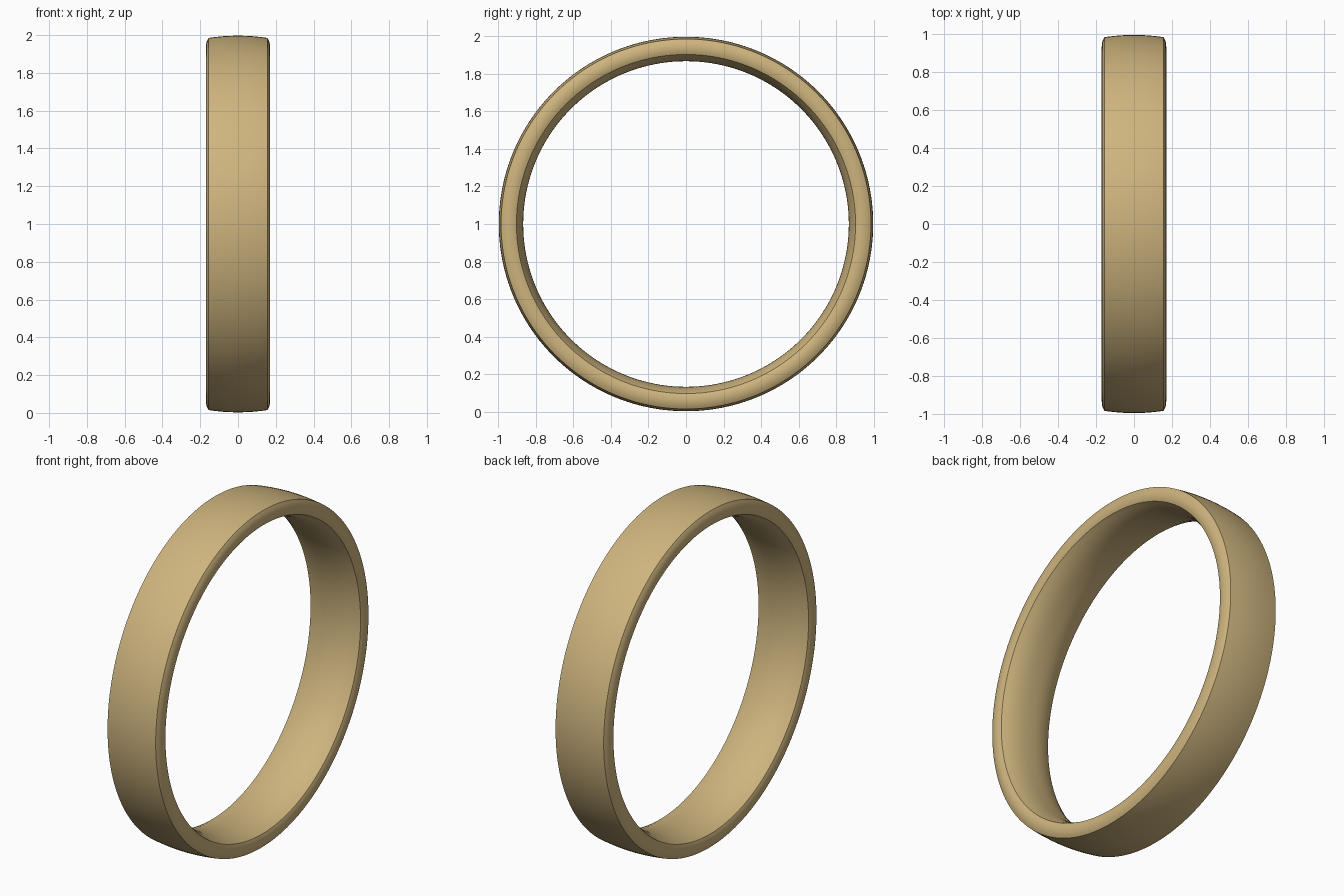
import bpy, bmesh, math

if "Cube" in bpy.data.objects:
    bpy.data.objects.remove(bpy.data.objects["Cube"])

SEGMENTS = 160
RADIUS = 0.997
CENTRE_Z = 1.0


def arc(x0, x1, n, f):
    """Sample f along a parameter from x0 to x1."""
    return [f(x0 + (x1 - x0) * i / n) for i in range(n + 1)]


# Cross-section as (x, radius): crowned outside, bulged sides, comfort-fit inside
OUT_X, OUT_R = 0.156, 0.985
IN_X, IN_R, IN_MIN = 0.162, 0.903, 0.867


def side(t):
    x = OUT_X + (IN_X - OUT_X) * t + 0.011 * 4 * t * (1 - t)
    return (x, OUT_R + (IN_R - OUT_R) * t)


outer = arc(-OUT_X, OUT_X, 12, lambda x: (x, RADIUS - (RADIUS - OUT_R) * (x / OUT_X) ** 2))
right_side = arc(0, 1, 8, side)
inner = arc(IN_X, -IN_X, 14, lambda x: (x, IN_MIN + (IN_R - IN_MIN) * abs(x / IN_X) ** 2.5))
left_side = [(-x, r) for x, r in reversed(right_side)]
profile = outer[:-1] + right_side[:-1] + inner[:-1] + left_side[:-1]

# Revolve the cross-section around the x axis
bm = bmesh.new()
rings = []
for s in range(SEGMENTS):
    a = 2 * math.pi * s / SEGMENTS
    rings.append([bm.verts.new((x, r * math.cos(a), CENTRE_Z + r * math.sin(a))) for x, r in profile])
n = len(profile)
for s in range(SEGMENTS):
    p, q = rings[s], rings[(s + 1) % SEGMENTS]
    for i in range(n):
        j = (i + 1) % n
        bm.faces.new((p[i], p[j], q[j], q[i]))
bmesh.ops.recalc_face_normals(bm, faces=bm.faces)
mesh = bpy.data.meshes.new("ring_band")
bm.to_mesh(mesh)
bm.free()
band = bpy.data.objects.new("ring_band", mesh)
bpy.context.collection.objects.link(band)

# Gold colour
gold = bpy.data.materials.new("gold")
gold.diffuse_color = (0.62, 0.46, 0.21, 1)
gold.use_nodes = True
gold.node_tree.nodes["Principled BSDF"].inputs["Base Color"].default_value = gold.diffuse_color
mesh.materials.append(gold)

# Smooth surfaces with crisp rim edges
bpy.context.view_layer.objects.active = band
band.select_set(True)
bpy.ops.object.shade_smooth_by_angle(angle=math.radians(28))
